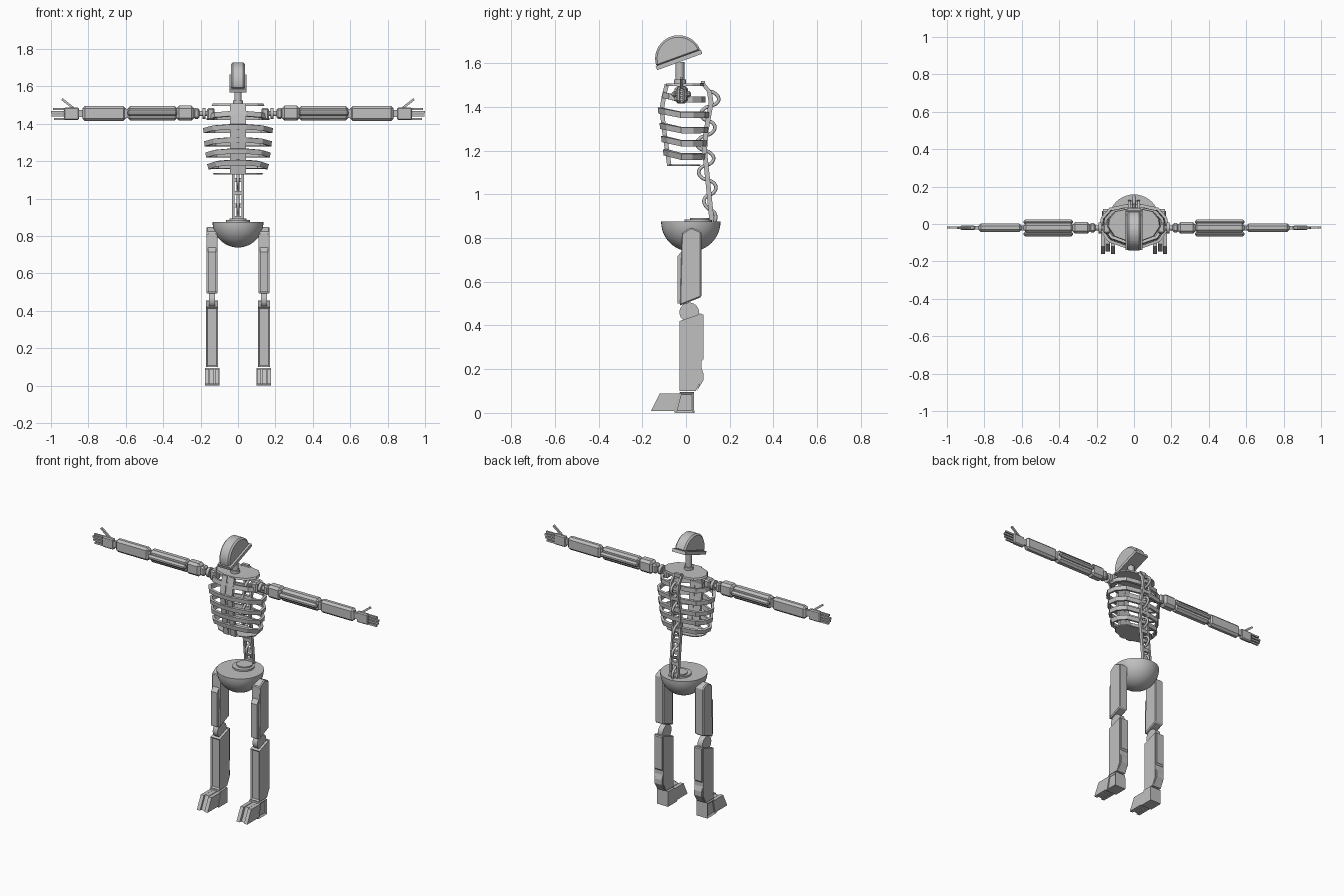
import bpy, bmesh
from math import sin, cos, pi, radians
from mathutils import Vector, Matrix

if "Cube" in bpy.data.objects:
    bpy.data.objects.remove(bpy.data.objects["Cube"])

GREY = (0.53, 0.53, 0.53, 1)
grey = bpy.data.materials.new("plain_grey")
grey.use_nodes = True
grey.diffuse_color = GREY
grey.node_tree.nodes["Principled BSDF"].inputs["Base Color"].default_value = GREY


def finish(name, bm, mirror=False, bevel=0, smooth=False):
    bmesh.ops.recalc_face_normals(bm, faces=bm.faces)
    me = bpy.data.meshes.new(name)
    bm.to_mesh(me)
    bm.free()
    me.materials.append(grey)
    ob = bpy.data.objects.new(name, me)
    bpy.context.collection.objects.link(ob)
    if bevel:
        m = ob.modifiers.new("Bevel", 'BEVEL')
        m.width, m.segments = bevel, 1
        m.limit_method, m.angle_limit = 'ANGLE', radians(40)
    if mirror:
        ob.modifiers.new("Mirror", 'MIRROR')
    if smooth:
        bpy.ops.object.select_all(action='DESELECT')
        ob.select_set(True)
        bpy.context.view_layer.objects.active = ob
        bpy.ops.object.shade_smooth_by_angle(angle=radians(35))
    return ob


def prism(name, profile, x0, x1, mirror=True, inset=None, **kw):
    """Extrude a (y, z) profile along x; inset = (direction, border, depth)."""
    bm = bmesh.new()
    a = [bm.verts.new((x0, y, z)) for y, z in profile]
    b = [bm.verts.new((x1, y, z)) for y, z in profile]
    bm.faces.new(a)
    bm.faces.new(b)
    n = len(a)
    for i in range(n):
        j = (i + 1) % n
        bm.faces.new((a[i], a[j], b[j], b[i]))
    bmesh.ops.recalc_face_normals(bm, faces=bm.faces)
    if inset:
        d, border, depth = inset
        hit = [f for f in bm.faces if f.normal.dot(Vector(d)) > 0.9]
        bmesh.ops.inset_individual(bm, faces=hit, thickness=border, depth=depth)
    return finish(name, bm, mirror, **kw)


def box(name, x, y, z, **kw):
    return prism(name, [(y[0], z[0]), (y[1], z[0]), (y[1], z[1]), (y[0], z[1])], *x, **kw)


def cylinder(name, centre, r, depth, axis='X', sides=24, mirror=True):
    bm = bmesh.new()
    turn = Matrix.Rotation(pi / 2, 4, 'Y') if axis == 'X' else Matrix()
    bmesh.ops.create_cone(bm, cap_ends=True, segments=sides, radius1=r, radius2=r,
                          depth=depth, matrix=Matrix.Translation(centre) @ turn)
    return finish(name, bm, mirror, smooth=True)


def lerp(table, z):
    for (z0, *a), (z1, *b) in zip(table, table[1:]):
        if z <= z1:
            t = max(0, (z - z0) / (z1 - z0))
            return [p + (q - p) * t for p, q in zip(a, b)]
    return table[-1][1:]


# Head: tilted half disc with a wider rim plate
def tilt(u, v):
    a = radians(20)
    return (-0.03 + u * cos(a) - v * sin(a), 1.61 + u * sin(a) + v * cos(a))


dome = [tilt(0.107 * cos(pi * i / 28), 0.012 + 0.107 * sin(pi * i / 28)) for i in range(29)]
prism("head_dome", dome, -0.037, 0.037, mirror=False, bevel=0.009)
prism("head_rim", [tilt(-0.11, -0.004), tilt(0.11, -0.004), tilt(0.11, 0.016), tilt(-0.11, 0.016)],
      -0.046, 0.046, mirror=False)
cylinder("neck", (0, -0.028, 1.55), 0.02, 0.11, 'Z', 16, mirror=False)
cylinder("neck_collar", (0, -0.028, 1.515), 0.028, 0.02, 'Z', 16, mirror=False)

# Ribcage: z, half width, front y, back y
CAGE = [(1.13, 0.13, -0.08, 0.065), (1.18, 0.15, -0.09, 0.072), (1.30, 0.165, -0.105, 0.085),
        (1.39, 0.172, -0.115, 0.09), (1.45, 0.165, -0.105, 0.088), (1.51, 0.135, -0.09, 0.08)]
HALF = [(0.25, 0), (0.75, 0.15), (1, 0.45), (0.95, 0.7), (0.72, 0.92), (0.25, 1)]
OUTLINE = HALF + [(-x, t) for x, t in reversed(HALF)]


def cage_loop(bm, z, rise=0.0):
    w, front, back = lerp(CAGE, z)
    return [bm.verts.new((x * w, front + t * (back - front), z + rise * max(0, 1 - 2.2 * t)))
            for x, t in OUTLINE]


def cage_band(name, z, height, rise=0.0, plate=False):
    bm = bmesh.new()
    a, b = cage_loop(bm, z - height / 2, rise), cage_loop(bm, z + height / 2, rise)
    n = len(a)
    for i in range(n):
        j = (i + 1) % n
        bm.faces.new((a[i], a[j], b[j], b[i]))
    if plate:
        bm.faces.new(a)
        bm.faces.new(b)
    ob = finish(name, bm)
    if not plate:
        m = ob.modifiers.new("Solidify", 'SOLIDIFY')
        m.thickness, m.offset = 0.016, -1


for i, z in enumerate((1.435, 1.365, 1.295, 1.235, 1.175)):
    cage_band(f"rib_{i + 1}", z, 0.027, 0.02)
cage_band("ribcage_top_plate", 1.502, 0.012, plate=True)
cage_band("ribcage_bottom_plate", 1.133, 0.006, plate=True)
LEVELS = [1.13, 1.30, 1.39, 1.45, 1.505]
fronts = [(lerp(CAGE, z)[1], z) for z in LEVELS]
prism("sternum_strip", [(y - 0.006, z) for y, z in fronts] +
      [(y + 0.014, z) for y, z in reversed(fronts)], 0.008, 0.042)
prism("sternum_core", [(y, z) for y, z in fronts] +
      [(y + 0.012, z) for y, z in reversed(fronts)], -0.01, 0.01, mirror=False)

# Spine: two rails, rungs between the openings, and a hose woven through
SPINE = [(0.88, 0.118), (1.06, 0.1), (1.2, 0.085), (1.29, 0.092), (1.42, 0.115), (1.47, 0.107), (1.51, 0.075)]
path = [(y, z) for z, y in SPINE]
prism("spine_rail", [(y - 0.011, z) for y, z in path] +
      [(y + 0.011, z) for y, z in reversed(path)], 0.019, 0.031)
STEP = 0.068
for i in range(10):
    z = 0.895 + i * STEP
    y = lerp(SPINE, z)[0]
    box(f"spine_rung_{i + 1}", (-0.022, 0.022), (y - 0.009, y + 0.009), (z - 0.011, z + 0.011), mirror=False)
hose = bpy.data.curves.new("spine_hose", 'CURVE')
hose.dimensions, hose.bevel_depth, hose.bevel_resolution = '3D', 0.008, 2
line = hose.splines.new('POLY')
COUNT = 109
line.points.add(COUNT - 1)
for i, p in enumerate(line.points):
    t = i / 12
    z = 0.895 + STEP * (t - 0.5)
    s = sin(pi * t)
    swing = (0.016 + 0.022 * min(1, t / 3)) * abs(s) ** 0.6 * (1 if s > 0 else -1)
    p.co = (0, lerp(SPINE, z)[0] + swing, z, 1)
hose.materials.append(grey)
hose_ob = bpy.data.objects.new("spine_hose", hose)
bpy.context.collection.objects.link(hose_ob)

# Pelvis: solid half bowl with stepped discs on top
bm = bmesh.new()
bmesh.ops.create_uvsphere(bm, u_segments=40, v_segments=24, radius=0.136)
bmesh.ops.bisect_plane(bm, geom=bm.verts[:] + bm.edges[:] + bm.faces[:], plane_co=(0, 0, 0),
                       plane_no=(0, 0, 1), clear_outer=True)
bmesh.ops.holes_fill(bm, edges=[e for e in bm.edges if e.is_boundary])
bmesh.ops.translate(bm, verts=bm.verts, vec=(0, 0.022, 0.875))
finish("pelvis_bowl", bm, smooth=True)
cylinder("pelvis_disc", (0, 0.055, 0.878), 0.063, 0.014, 'Z', 32, mirror=False)
cylinder("pelvis_disc_upper", (0, 0.065, 0.886), 0.046, 0.014, 'Z', 32, mirror=False)

# Shoulders and arms
AY = -0.021
cylinder("shoulder_axle", (0.185, AY, 1.455), 0.014, 0.09)
cylinder("shoulder_washer", (0.182, AY, 1.455), 0.03, 0.018)
box("shoulder_block", (0.125, 0.165), (-0.05, 0.005), (1.42, 1.485), bevel=0.008)
box("shoulder_cuff", (0.205, 0.24), (-0.045, 0.005), (1.427, 1.485), bevel=0.01)
box("upper_arm_cap", (0.235, 0.33), (-0.052, 0.01), (1.417, 1.497), bevel=0.014)
box("upper_arm_core", (0.325, 0.59), (-0.045, 0.005), (1.418, 1.495), bevel=0.013)
for side, y in (("front", -0.053), ("back", 0.011)):
    box(f"upper_arm_rail_{side}", (0.325, 0.592), (y - 0.013, y + 0.013), (1.443, 1.473), bevel=0.01)
box("elbow", (0.58, 0.61), (-0.035, -0.007), (1.43, 1.48))
box("forearm", (0.6, 0.832), (-0.042, 0.002), (1.416, 1.496), bevel=0.013)
box("wrist", (0.825, 0.86), (-0.03, -0.012), (1.437, 1.475))
box("palm", (0.85, 0.93), (-0.033, -0.008), (1.42, 1.487), bevel=0.006)
for i, tip in enumerate((0.985, 0.996, 1.0, 0.99)):
    z = 1.427 + i * 0.0175
    box(f"finger_{i + 1}", (0.925, tip), (-0.025, -0.014), (z - 0.0055, z + 0.0055))
bm = bmesh.new()
bmesh.ops.create_cube(bm, size=1, matrix=Matrix.Translation((0.908, -0.021, 1.506))
                      @ Matrix.Rotation(radians(-38), 4, 'Y') @ Matrix.Diagonal((0.085, 0.011, 0.012, 1)))
finish("thumb", bm, mirror=True)

# Legs
FRONT = (0, -1, 0)
prism("thigh", [(-0.03, 0.49), (0.07, 0.53), (0.07, 0.83), (0.022, 0.85), (-0.022, 0.82)],
      0.109, 0.169, inset=(FRONT, 0.01, -0.004), bevel=0.006)
prism("thigh_front_panel", [(-0.04, 0.5), (-0.02, 0.5), (-0.02, 0.74), (-0.04, 0.715)], 0.118, 0.16)
cylinder("knee_disc", (0.139, 0.015, 0.46), 0.045, 0.034)
prism("shin", [(-0.03, 0.1), (0.045, 0.1), (0.07, 0.15), (0.07, 0.455), (-0.03, 0.42)],
      0.107, 0.171, inset=(FRONT, 0.012, -0.008))
prism("calf_panel", [(0.05, 0.1), (0.08, 0.15), (0.08, 0.18), (0.068, 0.215), (0.068, 0.15)], 0.113, 0.165)
prism("calf_plate", [(0.06, 0.225), (0.08, 0.245), (0.08, 0.45), (0.06, 0.455)], 0.113, 0.165)

# Feet: ankle block with recessed side panel and split toes
prism("ankle_block", [(-0.055, 0.008), (-0.05, 0), (0.038, 0), (0.036, 0.095), (-0.028, 0.095)],
      0.099, 0.177, inset=((1, 0, 0), 0.014, -0.008))
for side, x in (("inner", 0.101), ("middle", 0.1275), ("outer", 0.154)):
    reach = 0.012 if side == "middle" else 0
    prism(f"toe_{side}", [(-0.16 + reach, 0.008), (-0.04, 0.008), (-0.02, 0.088), (-0.12 + reach, 0.088)],
          x, x + 0.0225 + reach / 4)
